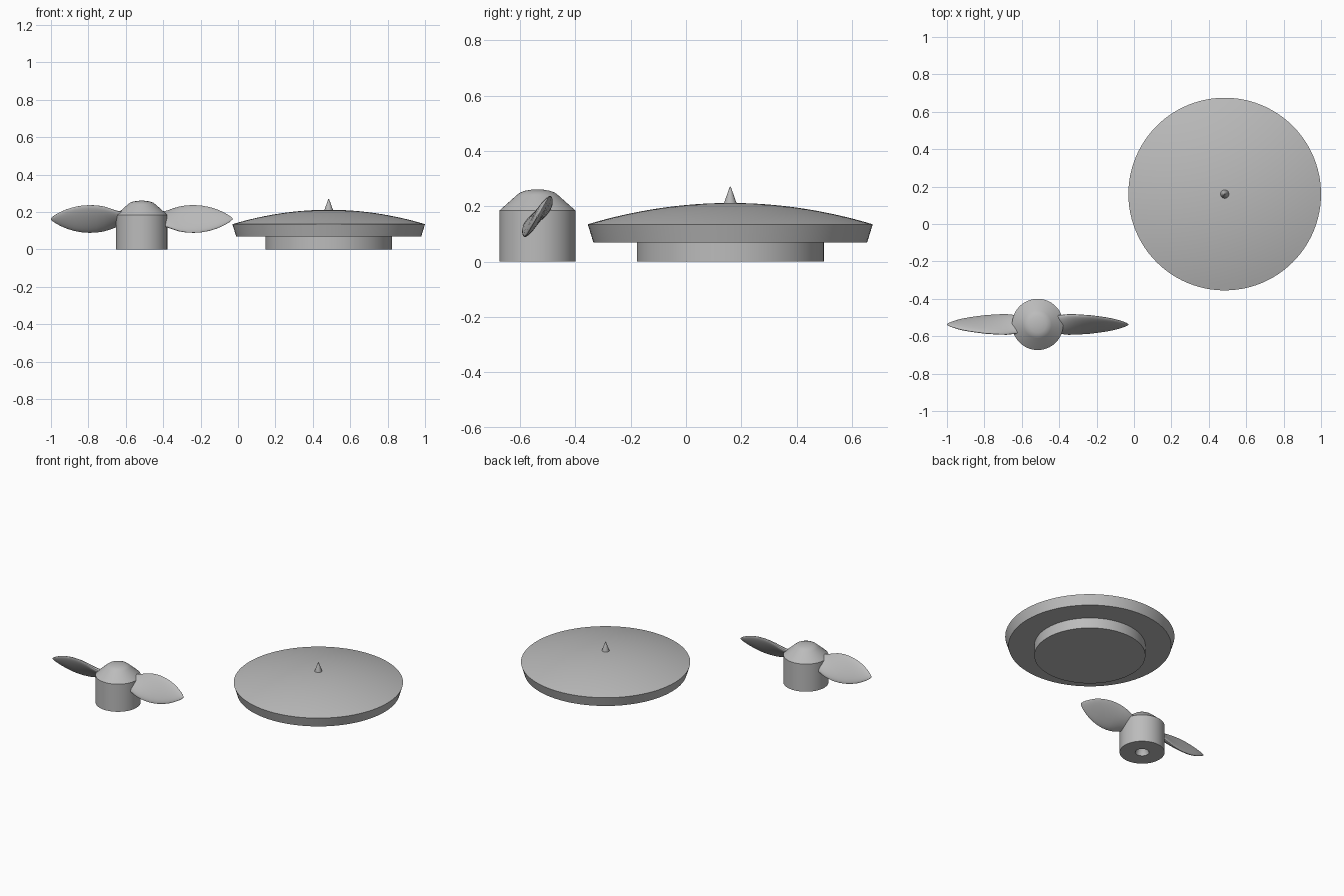
import bpy, bmesh, math

if "Cube" in bpy.data.objects:
    bpy.data.objects.remove(bpy.data.objects["Cube"])

grey = bpy.data.materials.new("plain grey")
grey.diffuse_color = (0.5, 0.5, 0.5, 1)
grey.use_nodes = True
grey.node_tree.nodes["Principled BSDF"].inputs["Base Color"].default_value = grey.diffuse_color


def finish(name, bm, location):
    bmesh.ops.remove_doubles(bm, verts=bm.verts, dist=1e-5)
    bmesh.ops.recalc_face_normals(bm, faces=bm.faces)
    mesh = bpy.data.meshes.new(name)
    bm.to_mesh(mesh)
    bm.free()
    mesh.materials.append(grey)
    obj = bpy.data.objects.new(name, mesh)
    bpy.context.collection.objects.link(obj)
    obj.location = location
    bpy.ops.object.select_all(action='DESELECT')
    obj.select_set(True)
    bpy.context.view_layer.objects.active = obj
    bpy.ops.object.shade_smooth_by_angle(angle=math.radians(30))
    return obj


def lathe(name, profile, location, steps=96):
    """Spin an (r, z) profile around the vertical axis."""
    bm = bmesh.new()
    verts = [bm.verts.new((r, 0, z)) for r, z in profile]
    edges = [bm.edges.new(pair) for pair in zip(verts, verts[1:])]
    bmesh.ops.spin(bm, geom=verts + edges, cent=(0, 0, 0), axis=(0, 0, 1),
                   angle=math.tau, steps=steps, use_merge=True)
    return finish(name, bm, location)


def blade(name, location, turn, sides=32):
    """Loft twisted oval sections outward along x."""
    # distance out, half chord, half thickness, pitch in degrees
    sections = [(0.085, 0.056, 0.018, 36), (0.135, 0.066, 0.019, 40),
                (0.165, 0.076, 0.019, 45), (0.20, 0.084, 0.019, 51),
                (0.24, 0.088, 0.018, 55), (0.28, 0.088, 0.017, 57),
                (0.32, 0.083, 0.016, 59), (0.36, 0.074, 0.015, 60),
                (0.40, 0.060, 0.013, 60), (0.43, 0.045, 0.011, 60),
                (0.455, 0.030, 0.008, 60), (0.474, 0.016, 0.005, 60),
                (0.485, 0.004, 0.002, 60)]
    bm = bmesh.new()
    rings = []
    for x, chord, thick, pitch in sections:
        c, s = math.cos(math.radians(pitch)), math.sin(math.radians(pitch))
        ring = []
        for i in range(sides):
            t = math.tau * i / sides
            u, v = chord * math.cos(t), thick * math.sin(t)
            ring.append(bm.verts.new((x, u * c - v * s, u * s + v * c)))
        rings.append(ring)
    for a, b in zip(rings, rings[1:]):
        for i in range(sides):
            j = (i + 1) % sides
            bm.faces.new((a[i], a[j], b[j], b[i]))
    bm.faces.new(rings[0])
    bm.faces.new(rings[-1])
    obj = finish(name, bm, location)
    obj.rotation_euler.z = turn
    return obj


# Domed stand with a stepped foot
stand = (0.485, 0.16, 0)
dome = [(0.515 * (1 - i / 16), 0.135 + 0.077 * (1 - (1 - i / 16) ** 2))
        for i in range(17)]
lathe("domed_stand", [(0, 0), (0.338, 0), (0.338, 0.07), (0.495, 0.07)] + dome, stand)

# Pivot point on top of the stand
lathe("pivot_spike", [(0, 0.205), (0.023, 0.205), (0.023, 0.211), (0.002, 0.27), (0, 0.271)],
      stand, 32)

# Rotor hub with a conical socket underneath
hub = (-0.515, -0.537, 0)
lathe("rotor_hub", [(0, 0.17), (0.042, 0), (0.137, 0), (0.137, 0.185), (0.074, 0.241),
                    (0.062, 0.250), (0.045, 0.256), (0.022, 0.260), (0, 0.261)], hub, 64)

# Two opposite blades
for side, turn in (("right", 0), ("left", math.pi)):
    blade(side + "_blade", (hub[0], hub[1], 0.163), turn)
